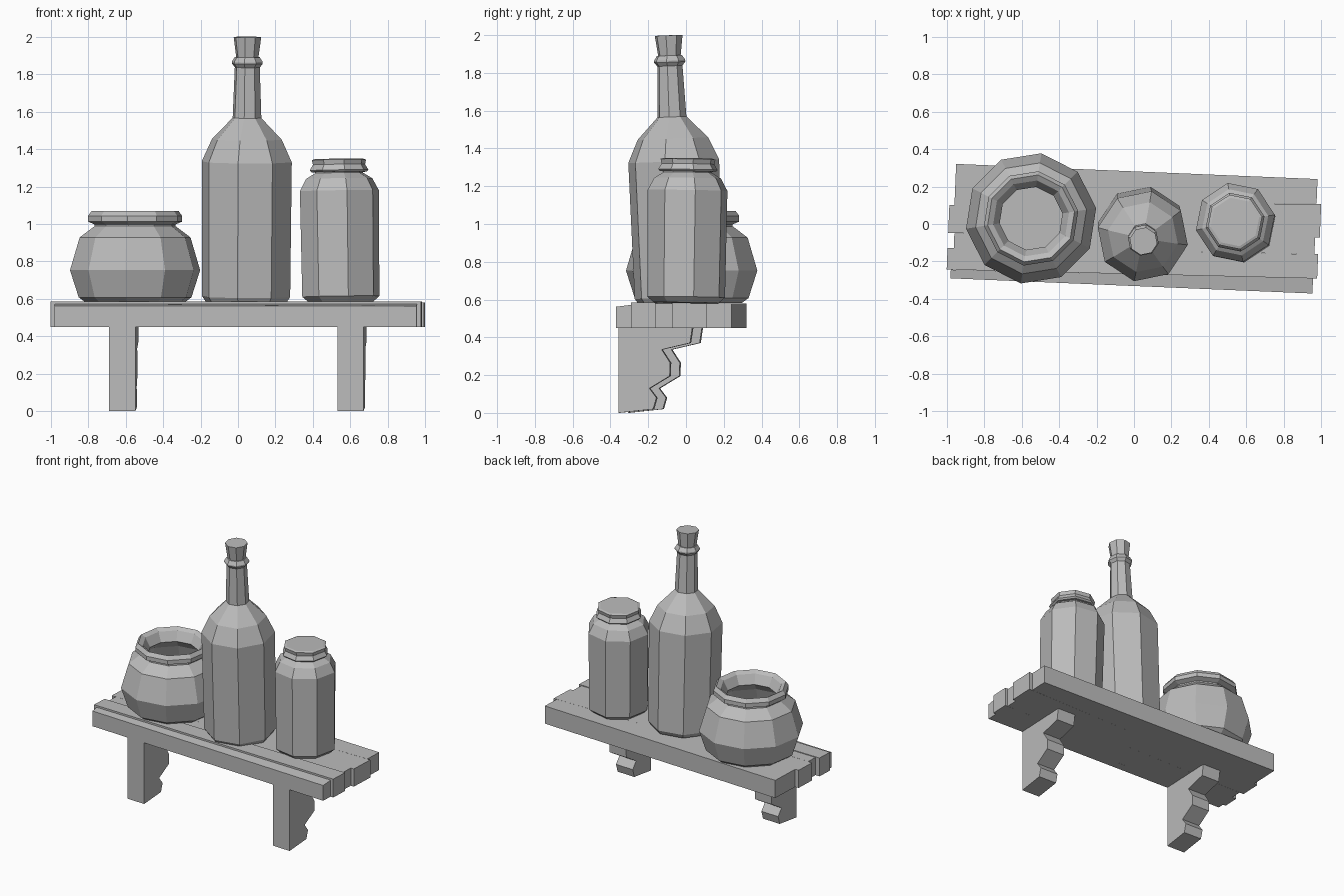
import bpy
import bmesh
from math import cos, sin, pi, radians
from mathutils import Matrix

cube = bpy.data.objects.get("Cube")
if cube:
    bpy.data.objects.remove(cube, do_unlink=True)

grey = bpy.data.materials.new("plain grey")
grey.use_nodes = True
grey.diffuse_color = (0.5, 0.5, 0.5, 1)
grey.node_tree.nodes["Principled BSDF"].inputs["Base Color"].default_value = (0.5, 0.5, 0.5, 1)


def finish(name, bm, matrix):
    bmesh.ops.recalc_face_normals(bm, faces=bm.faces)
    mesh = bpy.data.meshes.new(name)
    bm.to_mesh(mesh)
    bm.free()
    mesh.materials.append(grey)
    obj = bpy.data.objects.new(name, mesh)
    obj.matrix_world = matrix
    bpy.context.collection.objects.link(obj)
    return obj


def prism(name, start, end, matrix):
    """Solid between two matching outlines."""
    bm = bmesh.new()
    a = [bm.verts.new(p) for p in start]
    b = [bm.verts.new(p) for p in end]
    bm.faces.new(a)
    bm.faces.new(b)
    for i in range(len(a)):
        j = (i + 1) % len(a)
        bm.faces.new((a[i], a[j], b[j], b[i]))
    return finish(name, bm, matrix)


def lathe(name, profile, sides, turn, matrix):
    """Faceted vessel from (radius, height) rings, closed at both ends."""
    bm = bmesh.new()
    rings = []
    for r, z in profile:
        angles = [radians(turn) + 2 * pi * k / sides for k in range(sides)]
        rings.append([bm.verts.new((r * cos(t), r * sin(t), z)) for t in angles])
    for low, high in zip(rings, rings[1:]):
        for i in range(sides):
            j = (i + 1) % sides
            bm.faces.new((low[i], low[j], high[j], high[i]))
    bm.faces.new(rings[0])
    bm.faces.new(rings[-1])
    return finish(name, bm, matrix)


def place(x, y, z, lean_x=0, lean_y=0):
    return (Matrix.Translation((x, y, z)) @ Matrix.Rotation(radians(lean_x), 4, 'X')
            @ Matrix.Rotation(radians(lean_y), 4, 'Y'))


# Shelf: uneven planks with slightly skewed seams, turned a little
skew = Matrix.Rotation(radians(-2.4), 4, 'Z')
bottom = 0.45
seams = [(0.281, 0.281), (0.06, 0.15), (-0.09, -0.03), (-0.17, -0.12), (-0.285, -0.25), (-0.331, -0.331)]
# left end, right end, top height at back, top height at front
planks = [(-0.963, 0.97, 0.58, 0.58), (-0.99, 0.995, 0.58, 0.58), (-0.957, 0.97, 0.58, 0.58),
          (-0.99, 0.99, 0.585, 0.585), (-0.968, 0.968, 0.572, 0.562)]
for i, (left, right, back_z, front_z) in enumerate(planks):
    ends = []
    for x, side in ((left, 0), (right, 1)):
        back, front = seams[i][side], seams[i + 1][side]
        ends.append([(x, back, bottom), (x, back, back_z), (x, front, front_z), (x, front, bottom)])
    prism(f"shelf_plank_{i + 1}", *ends, skew)

# Scrolled brackets under the shelf
scroll = [(-0.33, 0.45), (0.062, 0.45), (0.05, 0.37), (-0.1, 0.335), (-0.055, 0.265), (-0.058, 0.195),
          (-0.165, 0.13), (-0.128, 0.08), (-0.145, 0.02), (-0.33, 0)]
for name, x in (("right_bracket", -0.605), ("left_bracket", 0.615)):
    prism(name, [(x - 0.07, y, z) for y, z in scroll], [(x + 0.07, y, z) for y, z in scroll], skew)

# Wide open pot, hollow inside
lathe("round_pot", [(0.27, 0), (0.305, 0.025), (0.352, 0.17), (0.3, 0.345), (0.22, 0.405),
                    (0.22, 0.415), (0.255, 0.43), (0.255, 0.46), (0.235, 0.487), (0.205, 0.47),
                    (0.17, 0.405), (0.26, 0.33), (0.32, 0.17), (0.25, 0.04)],
      10, 9, place(-0.55, 0.03, 0.583))

# Tall bottle with a collar and a cork, leaning forward
bottle_pose = place(0.043, -0.035, 0.583, 2.3, 0.3)
lathe("bottle", [(0.22, 0), (0.24, 0.03), (0.245, 0.75), (0.19, 0.87), (0.078, 0.985),
                 (0.068, 1.255), (0.084, 1.275), (0.084, 1.285), (0.068, 1.31)],
      8, 34, bottle_pose)
lathe("cork", [(0.058, 1.29), (0.075, 1.417)], 8, 34, bottle_pose)

# Lidded jar
jar_pose = place(0.55, 0.0, 0.583, -0.8, -0.8)
lathe("jar", [(0.175, 0), (0.21, 0.03), (0.215, 0.595), (0.18, 0.66), (0.13, 0.69), (0.13, 0.715)],
      8, 11, jar_pose)
lathe("jar_lid", [(0.15, 0.695), (0.16, 0.705), (0.142, 0.735), (0.148, 0.76), (0.132, 0.765)],
      8, 11, jar_pose)
